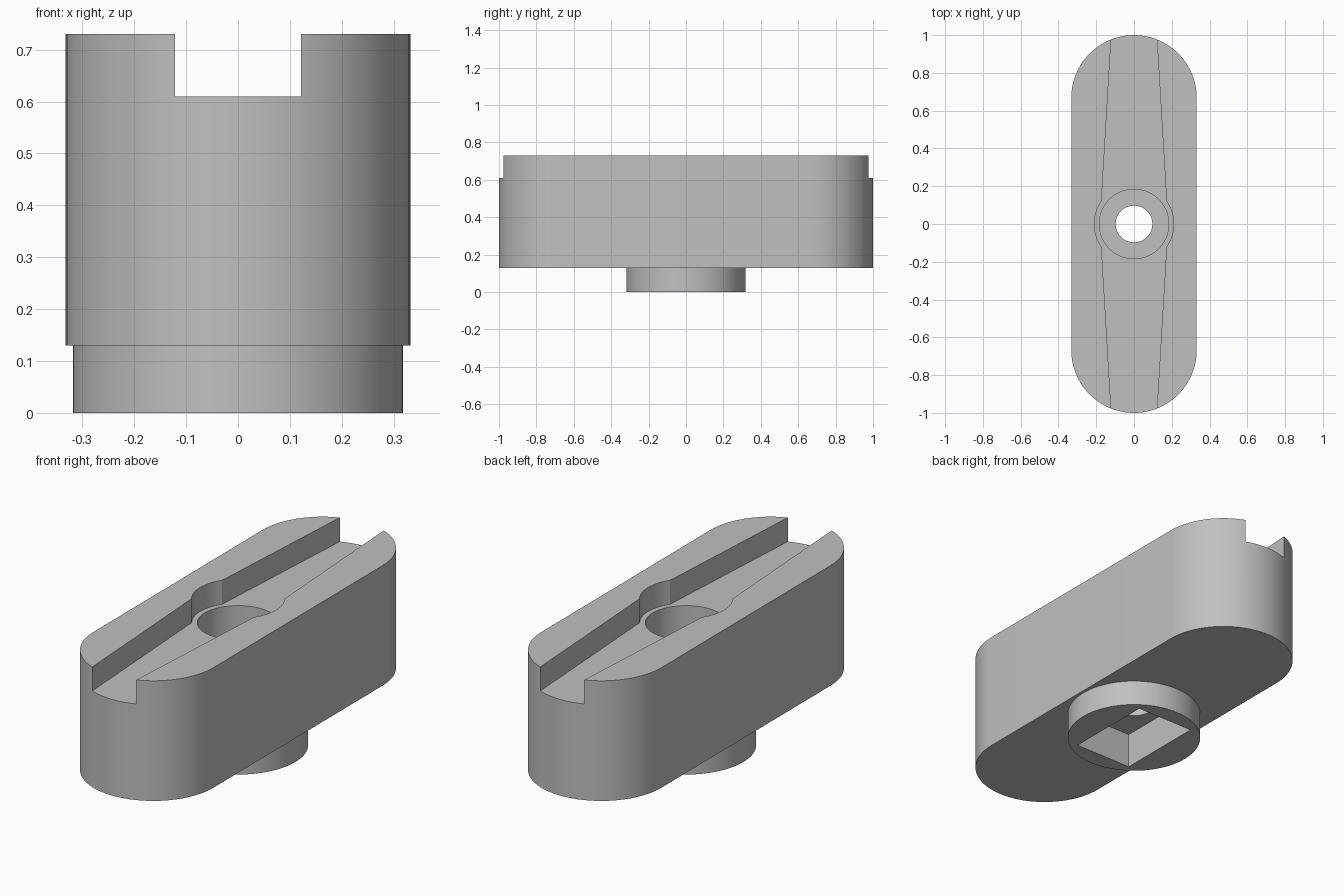
import bpy, bmesh
from math import sin, cos, pi, asin, radians

cube = bpy.data.objects.get("Cube")
if cube:
    bpy.data.objects.remove(cube, do_unlink=True)

grey = bpy.data.materials.new("plain grey")
grey.use_nodes = True
colour = (0.53, 0.53, 0.53, 1)
grey.diffuse_color = colour
grey.node_tree.nodes["Principled BSDF"].inputs["Base Color"].default_value = colour


def arc(r, start, end, n, cy=0.0):
    """Points along an arc centred on x = 0."""
    return [(r * cos(start + (end - start) * i / n),
             cy + r * sin(start + (end - start) * i / n)) for i in range(n + 1)]


def circle(r, n=96):
    return arc(r, 0, 2 * pi, n)[:-1]


def prism(name, profile, z0, z1):
    """Extrude a closed counter-clockwise profile from z0 to z1."""
    bm = bmesh.new()
    base = bm.faces.new([bm.verts.new((x, y, z0)) for x, y in profile])
    top = bmesh.ops.extrude_face_region(bm, geom=[base], use_keep_orig=True)
    bmesh.ops.translate(bm, vec=(0, 0, z1 - z0),
                        verts=[v for v in top["geom"] if isinstance(v, bmesh.types.BMVert)])
    bmesh.ops.recalc_face_normals(bm, faces=bm.faces)
    mesh = bpy.data.meshes.new(name)
    bm.to_mesh(mesh)
    bm.free()
    mesh.materials.append(grey)
    obj = bpy.data.objects.new(name, mesh)
    bpy.context.collection.objects.link(obj)
    return obj


def combine(target, tool, operation):
    """Apply a boolean and remove the tool."""
    mod = target.modifiers.new(operation.lower(), "BOOLEAN")
    mod.operation, mod.solver, mod.object = operation, "EXACT", tool
    bpy.context.view_layer.objects.active = target
    bpy.ops.object.modifier_apply(modifier=mod.name)
    bpy.data.objects.remove(tool, do_unlink=True)


# Rounded block with a round locating boss underneath
WIDTH, BASE, FLOOR, TOP = 0.332, 0.13, 0.61, 0.73
END = 1 - WIDTH
block = prism("clamp_block", arc(WIDTH, 0, pi, 48, END) + arc(WIDTH, pi, 2 * pi, 48, -END),
              BASE, TOP)
combine(block, prism("boss", circle(0.318), 0, BASE + 0.02), "UNION")

# Tapered top groove that swells around the bolt hole
SWELL = 0.21
a = asin(0.12 / SWELL)
groove = ([(0.114, -1.1)] + arc(SWELL, -a, a, 16) + [(0.114, 1.1), (-0.114, 1.1)]
          + arc(SWELL, pi - a, pi + a, 16) + [(-0.114, -1.1)])
combine(block, prism("groove_cutter", groove, FLOOR, TOP + 0.1), "DIFFERENCE")

# Counterbore, through hole and rectangular socket in the boss
combine(block, prism("counterbore_cutter", circle(0.184), 0.3, TOP + 0.1), "DIFFERENCE")
combine(block, prism("bolt_hole_cutter", circle(0.097, 64), -0.1, TOP + 0.1), "DIFFERENCE")
socket = [(-0.16, -0.23), (0.16, -0.23), (0.16, 0.23), (-0.16, 0.23)]
combine(block, prism("socket_cutter", socket, -0.1, 0.178), "DIFFERENCE")

# Smooth curved walls, crisp edges
bpy.ops.object.select_all(action="DESELECT")
block.select_set(True)
bpy.context.view_layer.objects.active = block
bpy.ops.object.shade_smooth_by_angle(angle=radians(20))
